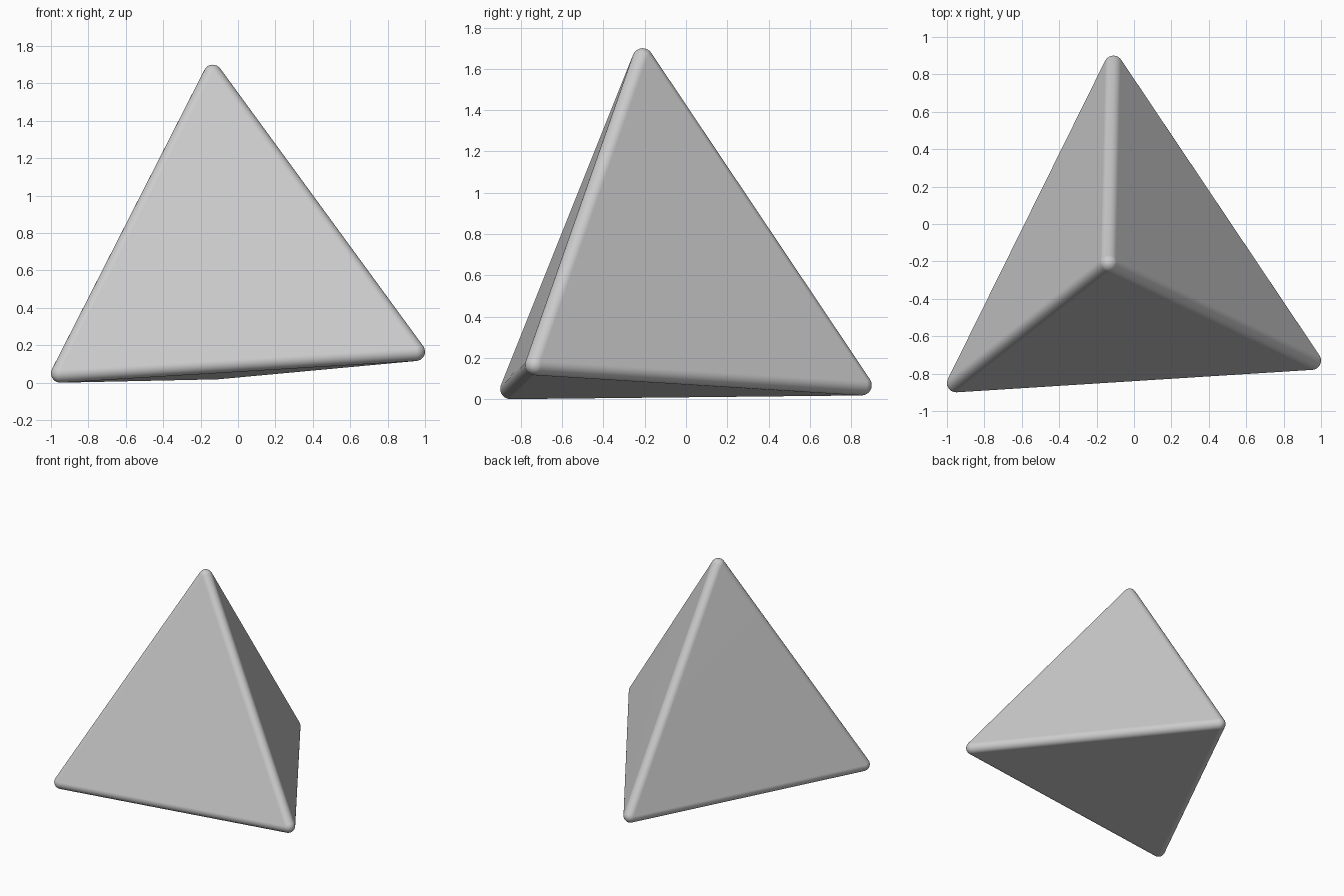
import bpy, bmesh, math
from mathutils import Vector

if "Cube" in bpy.data.objects:
    bpy.data.objects.remove(bpy.data.objects["Cube"])

R = 0.05  # rounding radius of edges and corners

# Centres of the four rounded corners: front left, front right, back, apex
centres = [Vector(p) for p in [(-0.95, -0.85, 0.05), (0.95, -0.73, 0.166),
                               (-0.11, 0.85, 0.068), (-0.135, -0.21, 1.65)]]
middle = sum(centres, Vector()) / 4
edge = (centres[0] - centres[1]).length
inradius = edge / (2 * math.sqrt(6))
grow = (inradius + R) / inradius

# Sharp tetrahedron whose faces are tangent to the corner spheres
bm = bmesh.new()
v = [bm.verts.new(middle + (c - middle) * grow) for c in centres]
for i, j, k in [(0, 1, 2), (0, 1, 3), (1, 2, 3), (2, 0, 3)]:
    bm.faces.new((v[i], v[j], v[k]))
bmesh.ops.recalc_face_normals(bm, faces=bm.faces[:])

# Round the edges, then make the corners truly spherical
bmesh.ops.bevel(bm, geom=bm.edges[:], offset=R * math.sqrt(2), offset_type='OFFSET',
                segments=10, profile=0.5, affect='EDGES')
for vert in bm.verts:
    c = min(centres, key=lambda p: (vert.co - p).length)
    vert.co = c + (vert.co - c).normalized() * R
bmesh.ops.recalc_face_normals(bm, faces=bm.faces[:])

mesh = bpy.data.meshes.new("four_sided_die")
bm.to_mesh(mesh)
bm.free()
die = bpy.data.objects.new("four_sided_die", mesh)
bpy.context.collection.objects.link(die)

# Smooth bevels with flat-looking faces
bpy.context.view_layer.objects.active = die
die.select_set(True)
bpy.ops.object.shade_smooth_by_angle(angle=math.radians(40))
die.modifiers.new("flat_faces", 'WEIGHTED_NORMAL').keep_sharp = True
